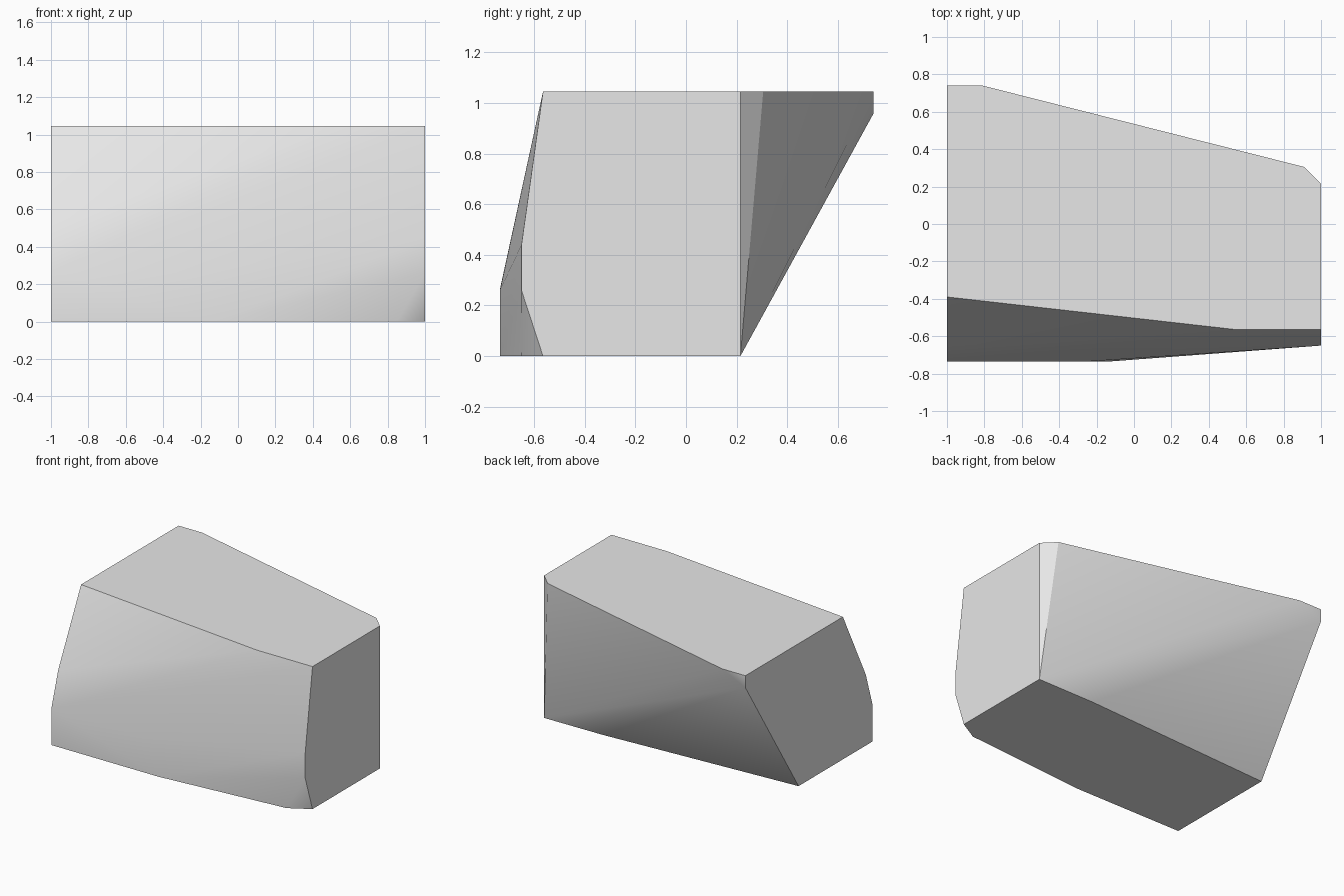
import bpy, bmesh, math

cube = bpy.data.objects.get("Cube")
if cube:
    bpy.data.objects.remove(cube, do_unlink=True)

TOP = 1.045

# One grey stone colour
stone = bpy.data.materials.new("stone_grey")
stone.use_nodes = True
grey = (0.8, 0.8, 0.8, 1)
stone.diffuse_color = grey
stone.node_tree.nodes["Principled BSDF"].inputs["Base Color"].default_value = grey

# End profiles as (y, z), then the extra corners between them
wide_end = [(0.74, TOP), (0.74, 0.957), (0.124, 0), (-0.735, 0),
            (-0.735, 0.265), (-0.655, 0.52), (-0.39, TOP)]
narrow_end = [(0.215, TOP), (0.215, 0), (-0.565, 0),
              (-0.65, 0.26), (-0.65, 0.44), (-0.565, TOP)]
top_corners = [(-0.81, 0.74), (0.91, 0.305), (0.55, -0.565)]
bottom_corners = [(0.53, 0.21), (-0.13, -0.735), (0.85, -0.651)]

points = [(-1, y, z) for y, z in wide_end]
points += [(1, y, z) for y, z in narrow_end]
points += [(x, y, TOP) for x, y in top_corners]
points += [(x, y, 0) for x, y in bottom_corners]
points.append((-0.25, -0.735, 0.26))

# Cut block: the convex solid around all the corners
bm = bmesh.new()
for p in points:
    bm.verts.new(p)
bmesh.ops.convex_hull(bm, input=bm.verts[:])
bmesh.ops.dissolve_limit(bm, angle_limit=math.radians(0.5),
                         verts=bm.verts[:], edges=bm.edges[:])
bmesh.ops.recalc_face_normals(bm, faces=bm.faces[:])


def is_flat(face):
    """Caps and the slanted back corner keep crisp borders."""
    n = face.normal
    return abs(n.x) > 0.95 or abs(n.z) > 0.95 or (n.x > 0.5 and n.y > 0)


# Rounded shading on the front and back, crisp edges around the flat faces
for face in bm.faces:
    face.smooth = not is_flat(face)
for edge in bm.edges:
    edge.smooth = not any(is_flat(f) for f in edge.link_faces)

mesh = bpy.data.meshes.new("stone_block")
bm.to_mesh(mesh)
bm.free()
mesh.materials.append(stone)
block = bpy.data.objects.new("stone_block", mesh)
bpy.context.collection.objects.link(block)
